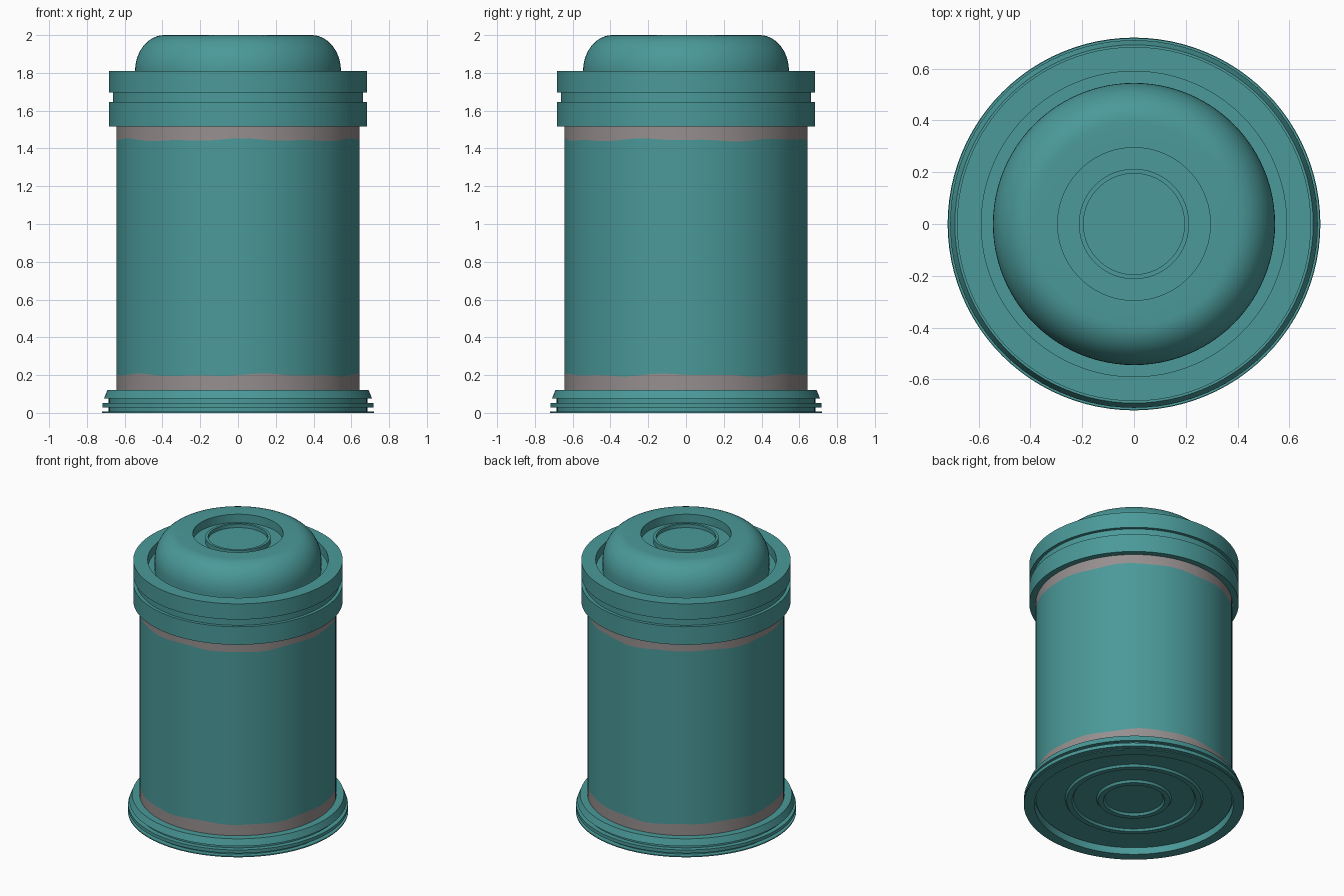
import bpy, bmesh, math

if "Cube" in bpy.data.objects:
    bpy.data.objects.remove(bpy.data.objects["Cube"])

SEG = 96


def material(name, rgb):
    m = bpy.data.materials.new(name)
    m.diffuse_color = (*rgb, 1)
    m.use_nodes = True
    m.node_tree.nodes["Principled BSDF"].inputs["Base Color"].default_value = m.diffuse_color
    return m


teal = material("teal", (0.07, 0.32, 0.32))
grey = material("warm grey", (0.31, 0.275, 0.275))


def lathe(name, profile, mats, band=None, wave=None, closed=False):
    """Revolve (radius, z) points round z; band maps a profile segment to a material."""
    bm = bmesh.new()
    rings = []
    for i, (r, z) in enumerate(profile):
        if r == 0:
            rings.append([bm.verts.new((0, 0, z))] * SEG)
            continue
        ring = []
        for s in range(SEG):
            a = 2 * math.pi * s / SEG
            dz = wave(i, a) if wave else 0
            ring.append(bm.verts.new((r * math.cos(a), r * math.sin(a), z + dz)))
        rings.append(ring)
    pairs = list(zip(rings, rings[1:]))
    if closed:
        pairs.append((rings[-1], rings[0]))
    for i, (lo, hi) in enumerate(pairs):
        for s in range(SEG):
            t = (s + 1) % SEG
            corners = list(dict.fromkeys((lo[s], lo[t], hi[t], hi[s])))
            f = bm.faces.new(corners)
            f.material_index = band[i] if band else 0
    bmesh.ops.recalc_face_normals(bm, faces=bm.faces)
    me = bpy.data.meshes.new(name)
    bm.to_mesh(me)
    bm.free()
    for m in mats:
        me.materials.append(m)
    ob = bpy.data.objects.new(name, me)
    bpy.context.collection.objects.link(ob)
    bpy.ops.object.select_all(action='DESELECT')
    ob.select_set(True)
    bpy.context.view_layer.objects.active = ob
    bpy.ops.object.shade_smooth_by_angle(angle=math.radians(30))
    return ob


# can body: teal label with slightly uneven edges, bare grey ends
def label_edge(i, a):
    if i not in (2, 3):
        return 0
    return 0.005 * math.sin(5 * a + i) + 0.004 * math.sin(11 * a + 2 * i)


lathe("can_body", [(0, 0.07), (0.643, 0.07), (0.643, 0.20), (0.643, 1.445),
                   (0.643, 1.56), (0, 1.56)],
      [teal, grey], band=[0, 1, 0, 1, 0], wave=label_edge)

# stepped base rim, hollow underneath
lathe("base_rim", [(0.65, 0.0), (0.72, 0.0), (0.72, 0.007), (0.685, 0.007), (0.685, 0.028),
                   (0.718, 0.028), (0.718, 0.052), (0.685, 0.052), (0.685, 0.075),
                   (0.71, 0.075), (0.692, 0.12), (0.635, 0.12), (0.635, 0.06), (0.65, 0.06)],
      [teal], closed=True)

# underside plate with two pressed rings
lathe("base_plate", [(0, 0.045), (0.19, 0.045), (0.20, 0.03), (0.235, 0.03), (0.245, 0.045),
                     (0.395, 0.045), (0.405, 0.03), (0.44, 0.03), (0.45, 0.045),
                     (0.642, 0.045), (0.642, 0.08), (0, 0.08)], [teal])

# lid collar with groove
lathe("lid_collar", [(0.62, 1.515), (0.684, 1.515), (0.684, 1.645), (0.662, 1.645),
                     (0.662, 1.697), (0.684, 1.697), (0.684, 1.81), (0.59, 1.81),
                     (0.59, 1.745), (0.50, 1.745), (0.50, 1.56), (0.62, 1.56)],
      [teal], closed=True)

# domed top with sunken centre and raised ring
dome = [(0, 1.70), (0.545, 1.70)]
for k in range(13):
    a = math.pi / 2 * k / 12
    dome.append((0.39 + 0.155 * math.cos(a), 1.81 + 0.19 * math.sin(a)))
dome += [(0.295, 2.0), (0.295, 1.94), (0.213, 1.94), (0.213, 1.975), (0.195, 1.975),
         (0.195, 1.95), (0, 1.95)]
lathe("lid_dome", dome, [teal])
